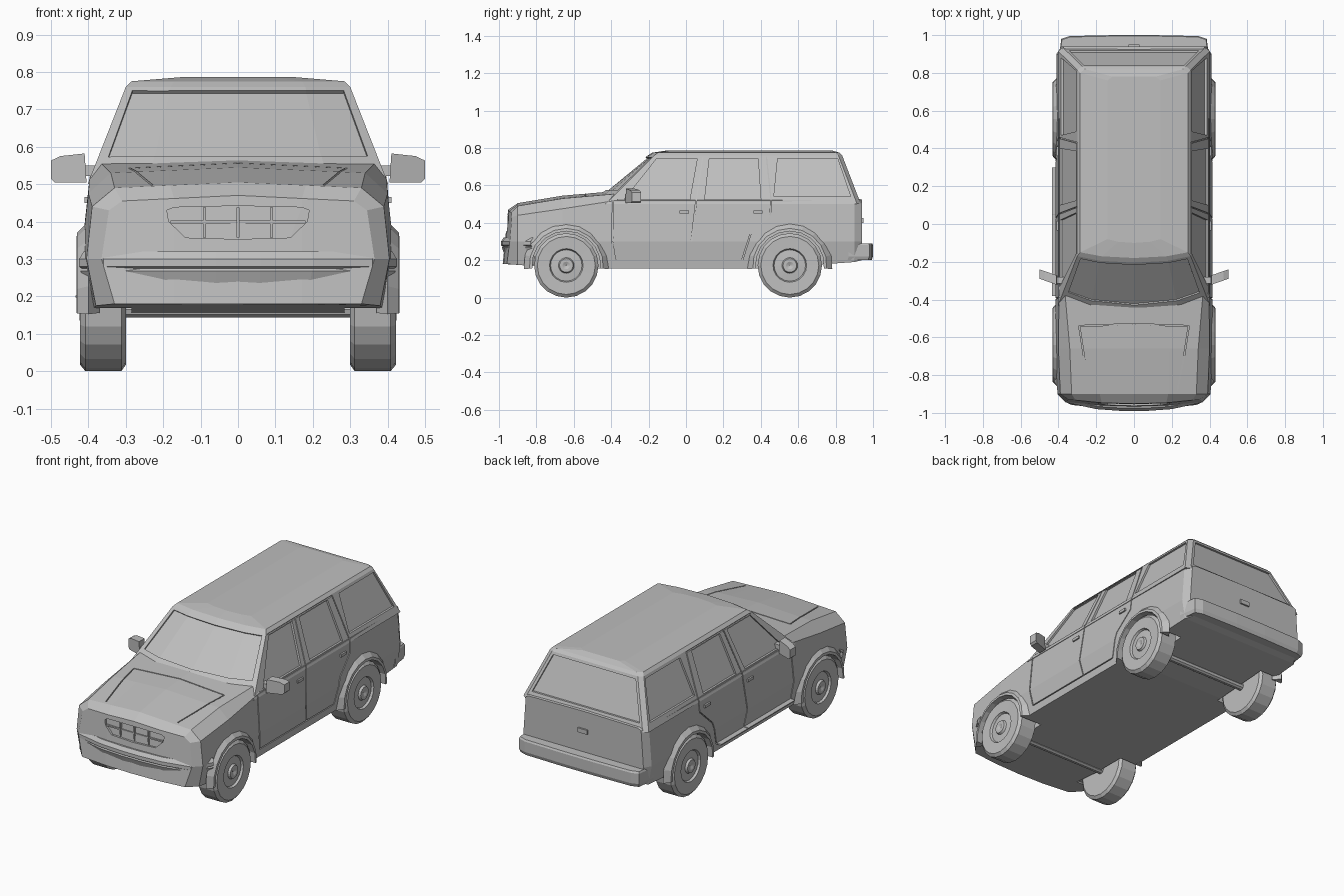
import bpy, bmesh
from math import sin, cos, pi, radians
from mathutils import Vector

if "Cube" in bpy.data.objects:
    bpy.data.objects.remove(bpy.data.objects["Cube"], do_unlink=True)

grey = bpy.data.materials.new("plain_grey")
grey.use_nodes = True
grey.diffuse_color = (0.52, 0.52, 0.52, 1)
grey.node_tree.nodes["Principled BSDF"].inputs["Base Color"].default_value = (0.52, 0.52, 0.52, 1)


def loft(name, rings, closed=False, caps=None):
    """Skin a row of matching rings; caps lists face index loops for each end."""
    bm = bmesh.new()
    rows = [[bm.verts.new(p) for p in ring] for ring in rings]
    pairs = list(zip(rows, rows[1:])) + ([(rows[-1], rows[0])] if closed else [])
    n = len(rows[0])
    for a, b in pairs:
        for i in range(n):
            j = (i + 1) % n
            bm.faces.new((a[i], a[j], b[j], b[i]))
    if not closed:
        for row in (rows[0], rows[-1]):
            for loop in caps or [range(n)]:
                bm.faces.new([row[i] for i in loop])
    bmesh.ops.recalc_face_normals(bm, faces=bm.faces)
    mesh = bpy.data.meshes.new(name)
    bm.to_mesh(mesh)
    bm.free()
    mesh.materials.append(grey)
    obj = bpy.data.objects.new(name, mesh)
    bpy.context.scene.collection.objects.link(obj)
    return obj


def box(name, lo, hi):
    return loft(name, [[(x, lo[1], lo[2]), (x, hi[1], lo[2]), (x, hi[1], hi[2]), (x, lo[1], hi[2])]
                       for x in (lo[0], hi[0])])


def rod(name, x0, x1, y, z, r, sides=20):
    return loft(name, [[(x, y + r * cos(k * 2 * pi / sides), z + r * sin(k * 2 * pi / sides))
                        for k in range(sides)] for x in (x0, x1)])


def lerp(table, v):
    for (a, fa), (b, fb) in zip(table, table[1:]):
        if v <= b:
            break
    return fa + (fb - fa) * (v - a) / (b - a)


# Surface rules: a point on the skin, pushed outwards by d
def cabin(z):
    t = (z - 0.5) / 0.26
    return 0.402 - 0.102 * t, -0.52 + 0.315 * t, -0.43 + 0.26 * t, 0.935 - 0.1 * t


def side(y, z, d):
    x = cabin(z)[0] if z > 0.52 else lerp([(0.155, 0.4), (0.3, 0.415), (0.52, 0.397)], z)
    return (x + d, y, z)


def screen(u, z, d):
    half, mid, corner, _ = cabin(z)
    k = lerp([(0, 0), (0.6, 0.3), (1, 1)], abs(u))
    return (u * half, mid + (corner - mid) * k - 0.7 * d, z + 0.7 * d)


def tail(x, z, d):
    return (x, cabin(z)[3] + d, z)


def nose(x, z, d):
    bow = lerp([(0, 0.02), (0.17, 0.015), (0.31, 0)], abs(x))
    return (x, -0.96 - bow + (z - 0.18) * 0.1 - d, z)


def hood(x, y, d):
    return (x, y, lerp([(-0.9, 0.505), (-0.66, 0.545), (-0.37, 0.57)], y) - 0.015 * abs(x) / 0.34 + d)


cutters = []


def recess(skin, low, high, depth=0.012, flip=1):
    rings = [[skin(*p, 0.03), skin(*q, 0.03), skin(*q, -depth), skin(*p, -depth)]
             for p, q in zip(low, high)]
    rings = [[(x * flip, y, z) for x, y, z in ring] for ring in rings]
    cutters.append(loft("recess_cutter", rings))


def seam(skin, path, flip=1, width=0.003):
    pts = [Vector(p) for p in path]
    low, high = [], []
    for i, p in enumerate(pts):
        way = (pts[min(i + 1, len(pts) - 1)] - pts[max(i - 1, 0)]).normalized()
        across = Vector((-way.y, way.x)) * width
        low.append(tuple(p - across))
        high.append(tuple(p + across))
    recess(skin, low, high, 0.008, flip)


# Lower body: y, floor z, floor x, widest x, shoulder x and z, top edge x and z, centre z
stations = [
    (-0.96, 0.18, 0.33, 0.365, 0.345, 0.43, 0.31, 0.455, 0.47),
    (-0.90, 0.175, 0.38, 0.405, 0.39, 0.44, 0.33, 0.49, 0.505),
    (-0.66, 0.155, 0.4, 0.42, 0.4, 0.475, 0.34, 0.53, 0.545),
    (-0.37, 0.155, 0.4, 0.415, 0.397, 0.52, 0.365, 0.555, 0.57),
    (-0.28, 0.155, 0.4, 0.415, 0.397, 0.52, 0.375, 0.525, 0.53),
    (0.40, 0.155, 0.4, 0.415, 0.397, 0.52, 0.375, 0.525, 0.53),
    (0.90, 0.19, 0.39, 0.41, 0.393, 0.52, 0.37, 0.525, 0.53),
    (0.94, 0.2, 0.36, 0.385, 0.37, 0.51, 0.35, 0.52, 0.525)]
rings = []
for i, (y, zb, xb, xm, xs, zs, xt, zt, zc) in enumerate(stations):
    mid = 0.55 * xt
    half = [(0, zb), (mid, zb), (xb, zb), (xm, 0.3), (xs, zs), (xt, zt),
            (mid, zc - 0.55 * (zc - zt)), (0, zc)]
    full = half + [(-x, z) for x, z in half[-2:0:-1]]
    rings.append([nose(x, z, 0) if i == 0 else (x, y, z) for x, z in full])
body = loft("body", rings, caps=[(0, 1, 6, 7), (1, 2, 3, 4, 5, 6), (0, 7, 8, 13), (13, 8, 9, 10, 11, 12)])


# Cabin and roof
def plan(z, half, mid, corner, rear):
    pts = [(0, mid), (0.6 * half, mid + 0.3 * (corner - mid)), (half, corner),
           (half, rear - 0.02), (half - 0.025, rear)]
    return [(x, y, z) for x, y in pts + [(-x, y) for x, y in pts[:0:-1]]]


top = loft("cabin", [plan(z, *cabin(z)) for z in (0.5, 0.76)]
           + [plan(0.775, 0.285, -0.18, -0.15, 0.82), plan(0.787, 0.14, -0.1, -0.08, 0.78)])

# Side windows, door seams and wheel wells
axles = (-0.64, 0.555)
windows = [([(-0.33, 0.525), (0.02, 0.525)], [(-0.155, 0.745), (0.06, 0.745)]),
           ([(0.1, 0.525), (0.4, 0.525)], [(0.125, 0.745), (0.385, 0.745)]),
           ([(0.47, 0.54), (0.88, 0.54)], [(0.49, 0.745), (0.81, 0.745)])]
seams = [[(-0.39, 0.51), (-0.395, 0.3), (-0.38, 0.2)],
         [(-0.38, 0.2), (0.3, 0.2)],
         [(0.09, 0.753), (0.055, 0.52), (0.03, 0.3), (0.05, 0.2)],
         [(-0.16, 0.753), (0.43, 0.753)],
         [(0.43, 0.753), (0.455, 0.52), (0.45, 0.44), (0.345, 0.34), (0.3, 0.2)]]
for s in (1, -1):
    for low, high in windows:
        recess(side, low, high, flip=s)
    for path in seams:
        seam(side, path, s)
    for y in axles:
        cutters.append(rod("well_cutter", s * 0.285, s * 0.5, y, 0.172, 0.187, 24))
    seam(hood, [(0.23, -0.88), (0.265, -0.7), (0.29, -0.54)], s)

# Windscreen, tailgate glass, hood line and grille opening
cols = (-0.93, -0.6, 0, 0.6, 0.93)
recess(screen, [(u, 0.575) for u in cols], [(u, 0.75) for u in cols], 0.01)
recess(tail, [(-0.345, 0.54), (0.345, 0.54)], [(-0.265, 0.745), (0.265, 0.745)])
seam(hood, [(-0.29, -0.54), (0, -0.53), (0.29, -0.54)])
recess(nose, [(-0.185, 0.4), (-0.14, 0.357), (0, 0.353), (0.14, 0.357), (0.185, 0.4)],
       [(-0.19, 0.43), (-0.17, 0.438), (0, 0.442), (0.17, 0.438), (0.19, 0.43)])

for tool in [top] + cutters:
    mod = body.modifiers.new(tool.name, "BOOLEAN")
    mod.operation = "UNION" if tool is top else "DIFFERENCE"
    mod.solver = "EXACT"
    mod.object = tool
graph = bpy.context.evaluated_depsgraph_get()
body.data = bpy.data.meshes.new_from_object(body.evaluated_get(graph))
body.modifiers.clear()
for tool in [top] + cutters:
    bpy.data.objects.remove(tool, do_unlink=True)

# Grille bars
for x in (-0.09, 0, 0.09):
    y = nose(x, 0.4, 0)[1]
    box("grille_bar", (x - 0.004, y + 0.003, 0.357), (x + 0.004, y + 0.018, 0.438))
box("grille_crossbar", (-0.18, -0.95, 0.395), (0.18, -0.938, 0.403))


# Bumpers: plan outline stacked at several heights
def bumper(name, outline, levels):
    rings = []
    for z, inset in levels:
        half = [(x * (1 - inset), y * (1 - inset * 0.5), z) for x, y in outline]
        rings.append(half + [(-x, y, z) for x, y, z in half[::-1]])
    loft(name, rings)


bumper("front_bumper", [(0.06, -0.99), (0.2, -0.98), (0.36, -0.945), (0.425, -0.83), (0.33, -0.83)],
       [(0.178, 0.08), (0.268, 0.01), (0.274, 0.02), (0.28, 0.0), (0.3, 0.0), (0.32, 0.03)])
bumper("rear_bumper", [(0.1, 1.0), (0.34, 0.995), (0.385, 0.98), (0.4, 0.87), (0.3, 0.87)],
       [(0.2, 0.015), (0.22, 0.0), (0.28, 0.0), (0.29, 0.01)])
box("tailgate_handle", (-0.03, 0.93, 0.4), (0.03, 0.95, 0.425))

# Wheels, arches, mirrors and handles on both sides
tyre = [(0.3, 0.001), (0.3, 0.155), (0.312, 0.172), (0.408, 0.172), (0.422, 0.155), (0.42, 0.09),
        (0.408, 0.084), (0.412, 0.042), (0.424, 0.036), (0.424, 0.02), (0.416, 0.001)]
shell = [(0.405, 0.505), (0.49, 0.505), (0.5, 0.515), (0.5, 0.563), (0.475, 0.575), (0.41, 0.582)]
for s, tag in ((1, "left"), (-1, "right")):
    for y, end in zip(axles, ("front", "rear")):
        turns = [k * 2 * pi / 20 for k in range(20)]
        loft(f"{end}_{tag}_wheel", [[(s * x, y + r * cos(a), 0.172 + r * sin(a)) for x, r in tyre]
                                    for a in turns], closed=True)
        edge = [(0.37, 0.183), (0.432, 0.183), (0.43, 0.198), (0.4, 0.228)]
        arc = [radians(-5 + 19 * k) for k in range(11)]
        loft(f"{end}_{tag}_arch", [[(s * x, y + r * cos(a), 0.172 + r * sin(a)) for x, r in edge]
                                   for a in arc])
    loft(f"{tag}_mirror", [[(s * x, y + (x - 0.4) * 0.35, z) for x, z in shell]
                           for y in (-0.325, -0.275)])
    box(f"{tag}_mirror_stalk", (s * 0.37, -0.315, 0.522), (s * 0.42, -0.28, 0.55))
    for y in (-0.01, 0.385):
        box(f"{tag}_door_handle", (s * 0.38, y - 0.025, 0.45), (s * 0.411, y + 0.025, 0.466))

for y in axles:
    rod("axle", -0.31, 0.31, y, 0.165, 0.022, 10)
